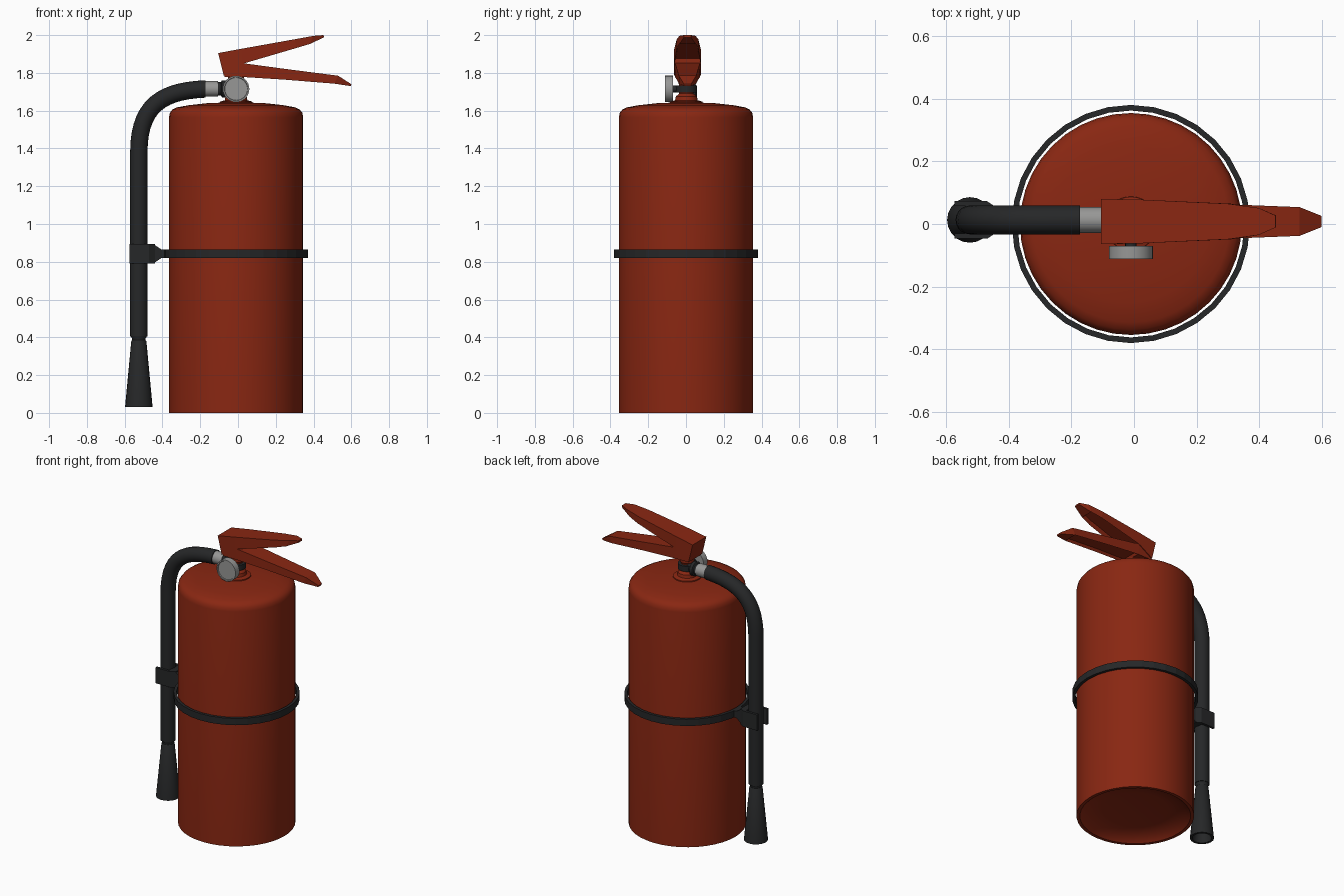
import bpy, bmesh, math
from mathutils import Matrix, Vector

if "Cube" in bpy.data.objects:
    bpy.data.objects.remove(bpy.data.objects["Cube"])


def material(name, col):
    m = bpy.data.materials.new(name)
    m.diffuse_color = (*col, 1)
    m.use_nodes = True
    m.node_tree.nodes["Principled BSDF"].inputs["Base Color"].default_value = m.diffuse_color
    return m


RED = material("red paint", (0.25, 0.02, 0.006))
BLACK = material("black rubber", (0.019, 0.020, 0.021))
SILVER = material("silver metal", (0.31, 0.31, 0.305))


def finish(name, bm, mat, angle=None):
    bmesh.ops.recalc_face_normals(bm, faces=bm.faces[:])
    me = bpy.data.meshes.new(name)
    bm.to_mesh(me)
    bm.free()
    me.materials.append(mat)
    ob = bpy.data.objects.new(name, me)
    bpy.context.collection.objects.link(ob)
    if angle:
        bpy.ops.object.select_all(action='DESELECT')
        ob.select_set(True)
        bpy.context.view_layer.objects.active = ob
        bpy.ops.object.shade_smooth_by_angle(angle=math.radians(angle))
    return ob


def lathe(name, profile, mat, origin=(0, 0, 0), axis='Z', sides=32, angle=35, closed=False):
    """Spin (radius, height) points about an axis; r = 0 makes a pole."""
    bm = bmesh.new()
    rings = []
    for r, h in profile:
        if r == 0:
            rings.append([bm.verts.new((0, 0, h))] * sides)
        else:
            rings.append([bm.verts.new((r * math.cos(2 * math.pi * i / sides),
                                        r * math.sin(2 * math.pi * i / sides), h))
                          for i in range(sides)])
    pairs = list(zip(rings, rings[1:]))
    if closed:
        pairs.append((rings[-1], rings[0]))
    for a, b in pairs:
        for i in range(sides):
            j = (i + 1) % sides
            vs = list(dict.fromkeys((a[i], a[j], b[j], b[i])))
            if len(vs) > 2:
                bm.faces.new(vs)
    rot = {'Z': Matrix(), 'X': Matrix.Rotation(math.pi / 2, 4, 'Y'),
           'Y': Matrix.Rotation(-math.pi / 2, 4, 'X')}[axis]
    bm.transform(Matrix.Translation(origin) @ rot)
    return finish(name, bm, mat, angle)


def lever(name, stations, depth):
    """Loft of tapering rectangles, hollowed underneath into a channel."""
    bm = bmesh.new()
    rings = [[bm.verts.new((x, CY + s * w, z)) for x, z, s in
              ((*t, -1), (*t, 1), (*b, 1), (*b, -1))] for t, b, w in stations]
    under = []
    for n, (p, q) in enumerate(zip(rings, rings[1:])):
        for i in range(4):
            j = (i + 1) % 4
            f = bm.faces.new((p[i], p[j], q[j], q[i]))
            if i == 2 and 0 < n < len(rings) - 2:
                under.append(f)
    bm.faces.new(rings[0])
    bm.faces.new(rings[-1])
    bmesh.ops.recalc_face_normals(bm, faces=bm.faces[:])
    bmesh.ops.inset_region(bm, faces=under, thickness=0.009, depth=-depth)
    return finish(name, bm, RED)


CX, CY = -0.01, 0.008       # tank axis and lever centre line
HX, HY, HZ = -0.525, 0.013, 1.715   # hose position

# Tank with rounded shoulder and recessed base
lathe("tank", [(0, 0.05), (0.2, 0.045), (0.30, 0.03), (0.335, 0.0), (0.355, 0.0),
               (0.355, 1.565), (0.351, 1.588), (0.338, 1.605), (0.315, 1.617),
               (0.25, 1.629), (0.15, 1.640), (0, 1.645)], RED, (CX, 0, 0), sides=40)

# Neck, valve ring and head
lathe("neck", [(0, 1.63), (0.088, 1.63), (0.085, 1.648), (0.06, 1.655), (0.056, 1.675),
               (0.038, 1.69), (0.038, 1.74), (0.043, 1.745), (0.043, 1.79), (0, 1.79)],
      RED, (CX, 0.002, 0))
lathe("valve_ring", [(0, -0.018), (0.056, -0.018), (0.056, 0.018), (0, 0.018)],
      BLACK, (CX, 0.002, HZ), sides=24)

# Pressure gauge on its stem
lathe("gauge_stem", [(0, -0.08), (0.018, -0.08), (0.018, 0), (0, 0)],
      BLACK, (CX, 0, HZ), 'Y', 16)
lathe("gauge", [(0, -0.107), (0.06, -0.107), (0.062, -0.112), (0.07, -0.112),
                (0.07, -0.07), (0, -0.07)], SILVER, (CX, 0, HZ), 'Y')

# Squeeze lever and carry handle
lever("squeeze_lever", [((-0.105, 1.905), (-0.075, 1.785), 0.072),
                        ((0.02, 1.928), (0.02, 1.847), 0.070),
                        ((0.30, 1.978), (0.31, 1.932), 0.057),
                        ((0.40, 1.996), (0.38, 1.953), 0.043),
                        ((0.453, 2.0), (0.455, 1.988), 0.019)], 0.028)
lever("carry_handle", [((-0.075, 1.80), (-0.07, 1.778), 0.066),
                       ((0.02, 1.852), (0.03, 1.778), 0.066),
                       ((0.25, 1.821), (0.25, 1.764), 0.057),
                       ((0.53, 1.785), (0.51, 1.743), 0.046),
                       ((0.60, 1.740), (0.598, 1.730), 0.018)], 0.018)

# Hose fittings
lathe("hose_connector", [(0, -0.115), (0.036, -0.115), (0.036, -0.09), (0.046, -0.085),
                         (0.046, -0.065), (0.03, -0.06), (0.03, 0), (0, 0)],
      BLACK, (0, HY, HZ), 'X', 20)
lathe("hose_collar", [(0, -0.185), (0.041, -0.185), (0.041, -0.105), (0, -0.105)],
      SILVER, (0, HY, HZ), 'X', 20)

# Hose: a bend sampled from a bezier, then a straight drop
P = [Vector(p) for p in ((-0.172, HZ), (-0.40, 1.705), (HX, 1.63), (HX, 1.38))]
pts = []
for k in range(15):
    t = k / 14
    pts.append(P[0] * (1 - t) ** 3 + P[1] * 3 * t * (1 - t) ** 2
               + P[2] * 3 * t * t * (1 - t) + P[3] * t ** 3)
pts.append(Vector((HX, 0.405)))
bm = bmesh.new()
rings = []
for k, p in enumerate(pts):
    d = (pts[min(k + 1, len(pts) - 1)] - pts[max(k - 1, 0)]).normalized()
    if k == 0:
        d = Vector((-1, 0))
    if k >= 14:
        d = Vector((0, -1))
    r = 0.046
    rings.append([bm.verts.new((p.x - d.y * r * math.cos(a), HY + r * math.sin(a),
                                p.y + d.x * r * math.cos(a)))
                  for a in (2 * math.pi * i / 20 for i in range(20))])
for a, b in zip(rings, rings[1:]):
    for i in range(20):
        bm.faces.new((a[i], a[(i + 1) % 20], b[(i + 1) % 20], b[i]))
bm.faces.new(rings[0])
bm.faces.new(rings[-1])
finish("hose", bm, BLACK, 40)

# Flared nozzle, open at the bottom
lathe("nozzle", [(0, 0.42), (0.046, 0.41), (0.036, 0.395), (0.036, 0.385), (0.040, 0.38),
                 (0.073, 0.03), (0.058, 0.03), (0.045, 0.12), (0, 0.12)],
      BLACK, (HX, HY, 0), sides=20)

# Strap round the tank
lathe("strap", [(0.363, 0.82), (0.381, 0.82), (0.381, 0.865), (0.363, 0.865)],
      BLACK, (CX, 0, 0), sides=32, angle=None, closed=True)

# Hose clip: a U outline open outward, and a tapered root into the strap
outline = [(-0.575, 0.060), (-0.47, 0.060), (-0.44, 0.040), (-0.44, -0.040),
           (-0.47, -0.060), (-0.575, -0.060), (-0.575, -0.044), (-0.485, -0.044),
           (-0.485, 0.044), (-0.575, 0.044)]
bm = bmesh.new()
base = bm.faces.new([bm.verts.new((x, HY + y, 0.79)) for x, y in outline])
ext = bmesh.ops.extrude_face_region(bm, geom=[base])
bmesh.ops.translate(bm, vec=(0, 0, 0.105),
                    verts=[v for v in ext['geom'] if isinstance(v, bmesh.types.BMVert)])
finish("hose_clip", bm, BLACK)

bm = bmesh.new()
rings = [[bm.verts.new((x, HY + sy * w, 0.8425 + sz * h))
          for sy, sz in ((-1, -1), (1, -1), (1, 1), (-1, 1))]
         for x, w, h in ((-0.45, 0.040, 0.0525), (-0.405, 0.035, 0.0225), (-0.375, 0.035, 0.0225))]
for a, b in zip(rings, rings[1:]):
    for i in range(4):
        bm.faces.new((a[i], a[(i + 1) % 4], b[(i + 1) % 4], b[i]))
bm.faces.new(rings[0])
bm.faces.new(rings[-1])
finish("clip_root", bm, BLACK)
